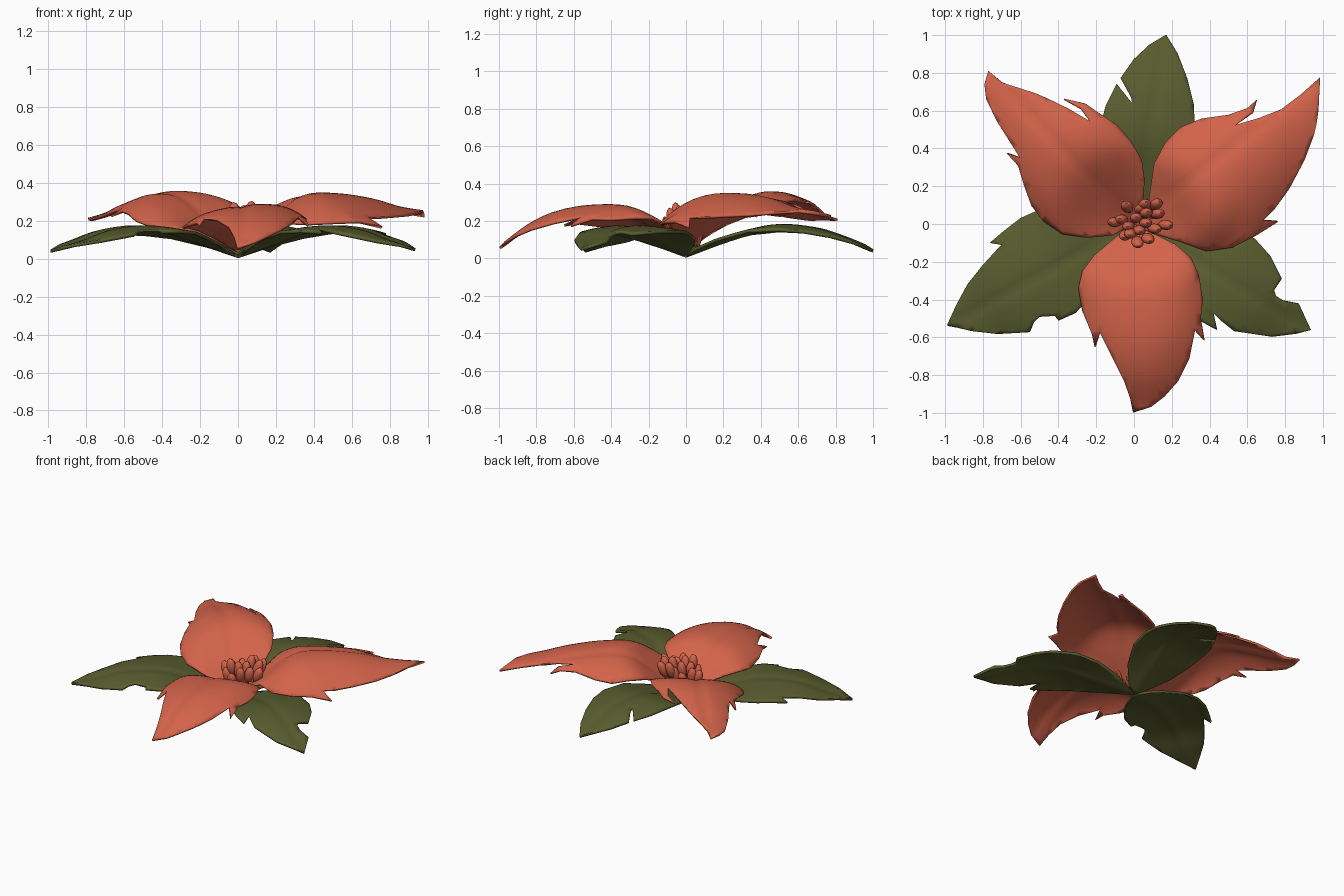
import bpy, bmesh, math, random
from mathutils import Vector
from mathutils.geometry import delaunay_2d_cdt

if "Cube" in bpy.data.objects:
    bpy.data.objects.remove(bpy.data.objects["Cube"])

random.seed(4)


def material(name, rgb):
    m = bpy.data.materials.new(name)
    m.diffuse_color = (*rgb, 1)
    m.use_nodes = True
    m.node_tree.nodes["Principled BSDF"].inputs["Base Color"].default_value = m.diffuse_color
    return m


RED = material("coral red", (0.65, 0.125, 0.068))
GREEN = material("olive green", (0.10, 0.11, 0.028))


def interp(profile, r):
    """Smooth height along the blade as a function of radius."""
    n = len(profile)
    for i in range(n - 1):
        (r0, z0), (r1, z1) = profile[i], profile[i + 1]
        if r <= r1 or i == n - 2:
            def slope(k):
                a, b = profile[max(k - 1, 0)], profile[min(k + 1, n - 1)]
                return (b[1] - a[1]) / (b[0] - a[0])
            h = r1 - r0
            t = min(max((r - r0) / h, 0), 1)
            return ((2*t**3 - 3*t*t + 1) * z0 + (t**3 - 2*t*t + t) * h * slope(i)
                    + (3*t*t - 2*t**3) * z1 + (t**3 - t*t) * h * slope(i + 1))


def blade(name, outline, tip, profile, drop, tilt, mat, thick, curl=0, fade=.75, mix=0):
    """Fill a top-view outline and arch it about the base-to-tip midrib."""
    axis = Vector(tip).normalized()
    side = Vector((-axis.y, axis.x))
    pts = [Vector(p) for p in outline]
    n = len(pts)
    pts += [axis * (i * 0.04) + side * (j * 0.03) for i in range(1, 34) for j in range(-17, 18)]
    vs, _, fs, *_ = delaunay_2d_cdt(pts, [], [list(range(n))], 1, 1e-5)
    bm = bmesh.new()
    bv = []
    for p in vs:
        s, r = p.dot(side), p.length
        w = min(max((fade - r) / (fade * .4), 0), 1) if curl else 0   # edges curl down near the base
        k = mix if r < .5 else mix * max(0, 1 - (r - .5) / .3)
        z = interp(profile, r * (1 - k) + max(p.dot(axis), 0) * k)
        z += tilt * s - drop * (1 - .6 * w) * s * s - curl * w * s**4
        z -= 0.010 * math.exp(-(s / 0.03) ** 2) * min(1, r * 3)   # midrib crease
        bv.append(bm.verts.new((p.x, p.y, max(z, 0.008))))
    for f in fs:
        bm.faces.new([bv[i] for i in f])
    bmesh.ops.delete(bm, geom=[v for v in bm.verts if not v.link_faces], context='VERTS')
    bmesh.ops.recalc_face_normals(bm, faces=bm.faces)
    if sum(f.normal.z for f in bm.faces) < 0:
        bmesh.ops.reverse_faces(bm, faces=bm.faces)
    finish(name, bm, mat, thick)


def finish(name, bm, mat, thick=0):
    me = bpy.data.meshes.new(name)
    bm.to_mesh(me)
    bm.free()
    me.materials.append(mat)
    for p in me.polygons:
        p.use_smooth = True
    ob = bpy.data.objects.new(name, me)
    bpy.context.collection.objects.link(ob)
    if thick:
        mod = ob.modifiers.new("thickness", 'SOLIDIFY')
        mod.thickness = thick
        mod.offset = 0
    bpy.ops.object.select_all(action='DESELECT')
    ob.select_set(True)
    bpy.context.view_layer.objects.active = ob
    bpy.ops.object.shade_smooth_by_angle(angle=math.radians(40))


# Petals, with torn teeth along the edges
blade("petal_front", [
    (0, 0), (-.07, -.05), (-.13, -.1), (-.21, -.17), (-.27, -.25), (-.29, -.34), (-.27, -.46),
    (-.22, -.58), (-.205, -.65), (-.18, -.57), (-.11, -.71), (-.05, -.83), (-.02, -.92), (-.005, -.995),
    (.09, -.965), (.16, -.91), (.23, -.83), (.29, -.71), (.32, -.56), (.37, -.615), (.35, -.5),
    (.36, -.4), (.34, -.27), (.3, -.18), (.22, -.11), (.1, -.05)],
    (.04, -1), [(0, .04), (.15, .15), (.3, .255), (.45, .275), (.65, .255), (.82, .19), (1, .06)],
    .9, .12, RED, .014, 5, .75, .45)
blade("petal_right", [
    (0, 0), (.08, .12), (.095, .22), (.11, .32), (.17, .43), (.25, .51), (.36, .555), (.5, .575), (.6, .61),
    (.65, .655), (.63, .59), (.53, .52), (.66, .56), (.78, .605), (.88, .68), (.985, .775), (.975, .6),
    (.95, .47), (.9, .34), (.82, .19), (.74, .08), (.68, .02), (.76, .015), (.64, -.06), (.52, -.12),
    (.38, -.14), (.24, -.09), (.1, -.05)],
    (.98, .77), [(0, .04), (.2, .19), (.38, .315), (.55, .335), (.8, .31), (1, .265), (1.25, .235)],
    1.1, -.17, RED, .014, 8, .58, .45)
blade("petal_left", [
    (0, 0), (-.12, -.06), (-.25, -.07), (-.38, -.05), (-.48, .02), (-.54, .1), (-.58, .21), (-.61, .31),
    (-.67, .375), (-.6, .35), (-.65, .43), (-.72, .54), (-.78, .66), (-.79, .74), (-.77, .81), (-.7, .75),
    (-.52, .69), (-.35, .61), (-.23, .54), (-.28, .61), (-.37, .66), (-.26, .635), (-.18, .58), (-.09, .52),
    (-.02, .44), (.04, .34), (.055, .24), (.05, .12)],
    (-.77, .81), [(0, .04), (.2, .18), (.42, .32), (.6, .345), (.8, .30), (.95, .25), (1.12, .215)],
    1.05, -.13, RED, .014, 5, .7, .2)

# Leaves underneath
LEAF = [(0, .012), (.25, .10), (.45, .158), (.62, .17), (.8, .145), (.95, .095), (1.12, .05)]
blade("leaf_back", [
    (0, 0), (-.08, .08), (-.15, .2), (-.185, .35), (-.18, .5), (-.15, .62), (-.09, .74), (-.05, .69), (-.01, .64),
    (-.015, .67), (-.07, .77), (.0, .87), (.08, .945), (.17, 1.0), (.23, .9), (.28, .77), (.315, .63),
    (.32, .5), (.28, .33), (.19, .16), (.08, .04)],
    (.17, 1), [(0, .012), (.25, .11), (.48, .175), (.7, .16), (.85, .115), (1.01, .05)], .45, 0, GREEN, .016)
blade("leaf_left", [
    (0, 0), (-.15, .06), (-.35, .09), (-.5, .075), (-.6, .03), (-.69, -.04), (-.76, -.1), (-.7, -.11), (-.8, -.22),
    (-.88, -.32), (-.94, -.43), (-.99, -.535), (-.86, -.565), (-.72, -.58), (-.55, -.57), (-.53, -.52),
    (-.5, -.49), (-.42, -.485), (-.4, -.51), (-.31, -.47), (-.22, -.37), (-.13, -.22), (-.05, -.08)],
    (-.99, -.54), LEAF, .4, 0, GREEN, .016)
blade("leaf_right", [
    (0, 0), (.05, -.12), (.12, -.26), (.22, -.4), (.33, -.5), (.44, -.56), (.42, -.47), (.46, -.51), (.53, -.565),
    (.73, -.595), (.86, -.58), (.935, -.56), (.87, -.42), (.79, -.405), (.75, -.38), (.74, -.35), (.78, -.29),
    (.72, -.17), (.64, -.08), (.5, .0), (.35, .04), (.18, .04)],
    (.93, -.56), LEAF, .4, 0, GREEN, .016)

# Cluster of stamens: tapered stalks ending in long pods
bm = bmesh.new()
up = Vector((0, 0, 1))
for i in range(18):
    a, d = i * 2.4 + random.uniform(-.35, .35), 0.14 * math.sqrt((i + .4) / 18)
    top = Vector((.045 + d * 1.2 * math.cos(a), .01 + d * .95 * math.sin(a), random.uniform(.27, .335) - d * .5))
    base = Vector((top.x * .5, top.y * .5, .05))
    vec = top - base
    rot = up.rotation_difference(vec).to_matrix().to_4x4()
    g = bmesh.ops.create_cone(bm, segments=7, radius1=.010, radius2=.016, depth=vec.length * .8)
    bmesh.ops.transform(bm, matrix=rot, verts=g['verts'])
    bmesh.ops.translate(bm, vec=(base + top) / 2, verts=g['verts'])
    g = bmesh.ops.create_icosphere(bm, subdivisions=2, radius=1)
    bmesh.ops.scale(bm, vec=(.034, .027, .065), verts=g['verts'])
    bmesh.ops.transform(bm, matrix=rot, verts=g['verts'])
    bmesh.ops.translate(bm, vec=top - vec.normalized() * .05, verts=g['verts'])
finish("stamens", bm, RED)
